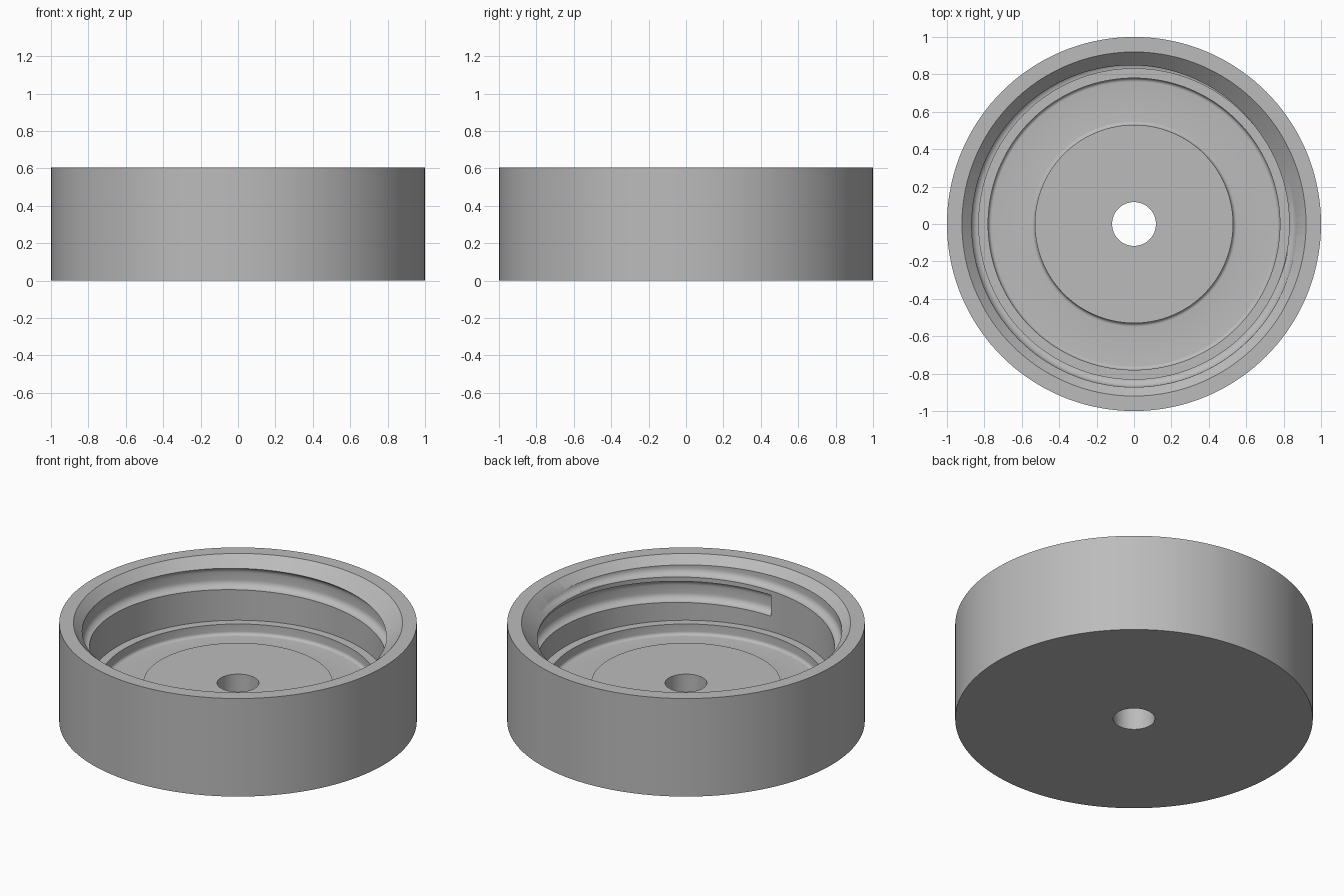
import bpy, bmesh, math
from mathutils import Matrix, Vector

SEG = 144
TOP, LEDGE, FLOOR = 0.605, 0.235, 0.17
HOLE, BOSS, RECESS, BORE, MOUTH = 0.117, 0.53, 0.78, 0.83, 0.92

default = bpy.data.objects.get("Cube")
if default:
    bpy.data.objects.remove(default, do_unlink=True)

grey = bpy.data.materials.new("plain grey")
grey.use_nodes = True
colour = (0.5, 0.5, 0.5, 1)
grey.diffuse_color = colour
grey.node_tree.nodes["Principled BSDF"].inputs["Base Color"].default_value = colour


def make_object(name, bm):
    bmesh.ops.recalc_face_normals(bm, faces=bm.faces)
    mesh = bpy.data.meshes.new(name)
    bm.to_mesh(mesh)
    bm.free()
    mesh.materials.append(grey)
    obj = bpy.data.objects.new(name, mesh)
    bpy.context.collection.objects.link(obj)
    return obj


def bridge(bm, a, b):
    """Join two rings of equal length with quads."""
    n = len(a)
    for i in range(n):
        j = (i + 1) % n
        bm.faces.new((a[i], a[j], b[j], b[i]))


def arc(r, z, radius, start, end, steps=6):
    """Points of a fillet about (r, z), angles in degrees."""
    angles = [math.radians(start + (end - start) * i / steps) for i in range(steps + 1)]
    return [(r + radius * math.cos(a), z + radius * math.sin(a)) for a in angles]


# Cup: closed cross-section turned about the z axis
fillet = 0.02
section = [(HOLE, 0), (1, 0), (1, TOP), (MOUTH, TOP),
           (BORE, TOP - (MOUTH - BORE)), (BORE, LEDGE), (RECESS, LEDGE)]
section += arc(RECESS - fillet, FLOOR + fillet, fillet, 0, -90)
section += arc(BOSS + fillet, FLOOR + fillet, fillet, 270, 180)
section += [(BOSS, LEDGE), (HOLE, LEDGE)]

bm = bmesh.new()
rings = []
for s in range(SEG):
    turn = Matrix.Rotation(math.tau * s / SEG, 3, "Z")
    rings.append([bm.verts.new(turn @ Vector((r, 0, z))) for r, z in section])
for s in range(SEG):
    bridge(bm, rings[s], rings[(s + 1) % SEG])
cup = make_object("threaded_cup", bm)

# Thread groove: rounded tooth swept up a helix from the front of the bore
START, HEIGHT, PITCH, DEPTH, TURNS = 0.329, 0.13, 0.157, 0.042, 1.65
tooth = [(BORE - 0.04, 0), (BORE, 0)]
tooth += arc(BORE, DEPTH, DEPTH, -80, 0)
tooth += arc(BORE, HEIGHT - DEPTH, DEPTH, 0, 80)
tooth += [(BORE, HEIGHT), (BORE - 0.04, HEIGHT)]

bm = bmesh.new()
rings = []
for s in range(int(SEG * TURNS) + 1):
    t = s / SEG
    turn = Matrix.Rotation(math.tau * t - math.pi / 2, 3, "Z")
    z0 = START + PITCH * t
    rings.append([bm.verts.new(turn @ Vector((r, 0, z0 + z))) for r, z in tooth])
for a, b in zip(rings, rings[1:]):
    bridge(bm, a, b)
bm.faces.new(rings[0])
bm.faces.new(rings[-1])
cutter = make_object("thread_cutter", bm)

# Cut the groove, then drop the cutter
cut = cup.modifiers.new("thread", "BOOLEAN")
cut.operation = "DIFFERENCE"
cut.solver = "EXACT"
cut.object = cutter
bpy.context.view_layer.objects.active = cup
bpy.ops.object.select_all(action="DESELECT")
cup.select_set(True)
bpy.ops.object.modifier_apply(modifier=cut.name)
bpy.data.objects.remove(cutter, do_unlink=True)
bpy.ops.object.shade_smooth_by_angle(angle=math.radians(30))
